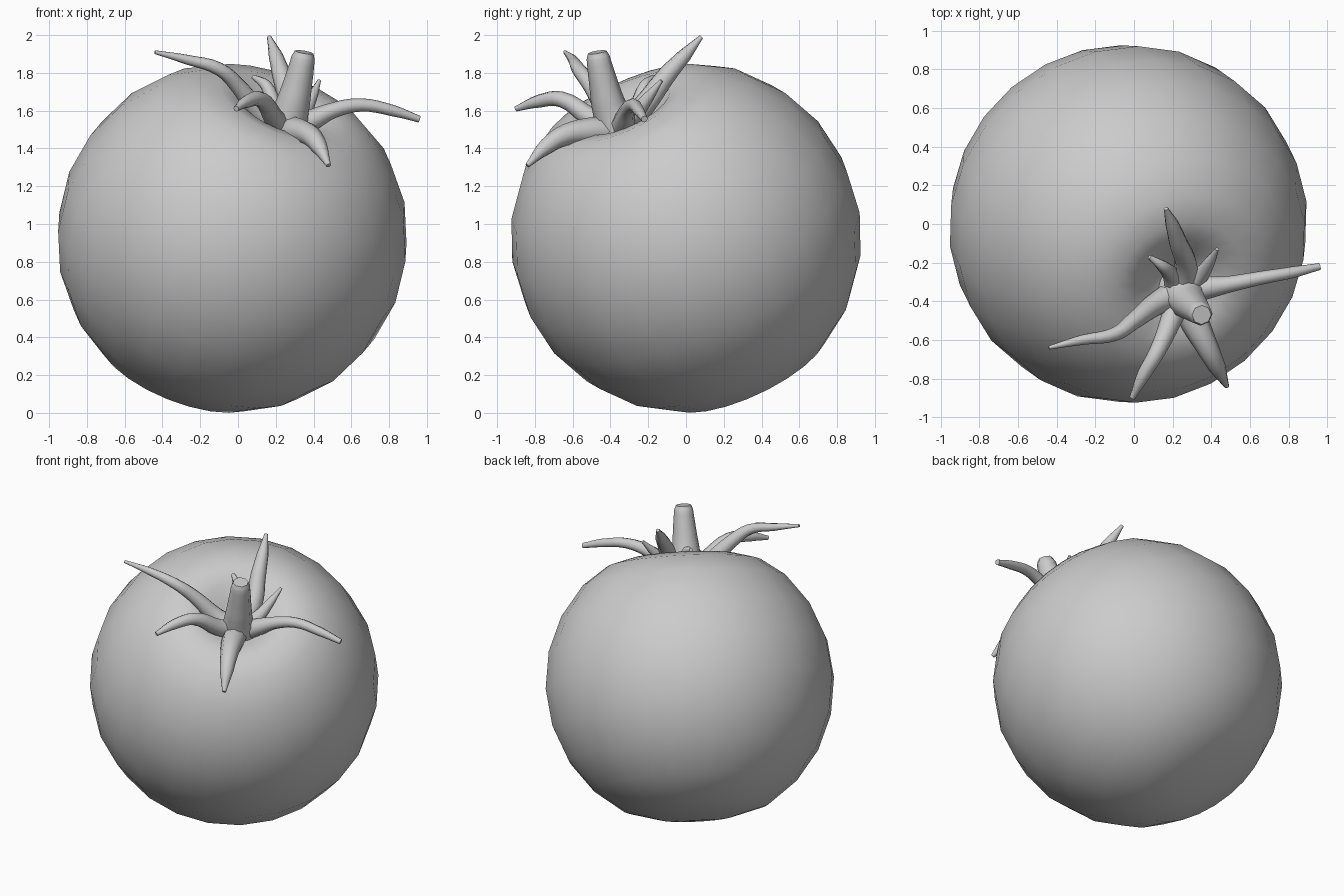
import bpy, bmesh, math
from mathutils import Vector, Matrix

cube = bpy.data.objects.get("Cube")
if cube:
    bpy.data.objects.remove(cube, do_unlink=True)

grey = bpy.data.materials.new("plain grey")
grey.use_nodes = True
colour = (0.6, 0.6, 0.6, 1)
grey.diffuse_color = colour
grey.node_tree.nodes["Principled BSDF"].inputs["Base Color"].default_value = colour

CENTRE = Vector((-0.03, 0, 0.93))
AXIS = Vector((0.34, -0.40, 0.85)).normalized()


def smooth(obj, angle):
    bpy.ops.object.select_all(action="DESELECT")
    obj.select_set(True)
    bpy.context.view_layer.objects.active = obj
    bpy.ops.object.shade_smooth_by_angle(angle=math.radians(angle))


# Fruit: a profile turned around the tilted axis, with a dimple on top
def fruit(profile, sides):
    bm = bmesh.new()
    verts = [bm.verts.new((r, 0, h)) for r, h in profile]
    edges = [bm.edges.new(pair) for pair in zip(verts, verts[1:])]
    bmesh.ops.spin(bm, geom=verts + edges, cent=(0, 0, 0), axis=(0, 0, 1),
                   angle=math.tau, steps=sides)
    bmesh.ops.remove_doubles(bm, verts=bm.verts, dist=0.001)
    bmesh.ops.recalc_face_normals(bm, faces=bm.faces)
    turn = AXIS.to_track_quat("Z", "Y").to_matrix().to_4x4()
    bm.transform(Matrix.Translation(CENTRE) @ turn)
    mesh = bpy.data.meshes.new("fruit")
    bm.to_mesh(mesh)
    bm.free()
    mesh.materials.append(grey)
    obj = bpy.data.objects.new("fruit", mesh)
    bpy.context.collection.objects.link(obj)
    smooth(obj, 60)


# Tapered tube along a smooth path; each point is x, y, z, radius
def tube(name, points):
    curve = bpy.data.curves.new(name, "CURVE")
    curve.dimensions = "3D"
    curve.bevel_depth = 1
    curve.bevel_resolution = 2
    curve.resolution_u = 4
    curve.use_fill_caps = True
    spline = curve.splines.new("BEZIER")
    spline.bezier_points.add(len(points) - 1)
    for bp, (x, y, z, r) in zip(spline.bezier_points, points):
        bp.co = (x, y, z)
        bp.radius = r
        bp.handle_left_type = bp.handle_right_type = "AUTO"
    curve.materials.append(grey)
    obj = bpy.data.objects.new(name, curve)
    bpy.context.collection.objects.link(obj)
    bpy.ops.object.select_all(action="DESELECT")
    obj.select_set(True)
    bpy.context.view_layer.objects.active = obj
    bpy.ops.object.convert(target="MESH")
    smooth(bpy.context.object, 60)


belly = [(0.93 * math.cos(a), 0.93 * math.sin(a))
         for a in (math.radians(d) for d in range(-60, 46, 15))]
fruit([(0, -0.89), (0.24, -0.87)] + belly +
      [(0.5, 0.77), (0.36, 0.81), (0.25, 0.79), (0.15, 0.72), (0.07, 0.68), (0, 0.67)], 24)

# Stem, flared where it meets the calyx
tube("stem", [(0.23, -0.34, 1.45, 0.14), (0.25, -0.36, 1.51, 0.125),
              (0.28, -0.4, 1.6, 0.095), (0.32, -0.44, 1.76, 0.075),
              (0.345, -0.465, 1.88, 0.062), (0.35, -0.47, 1.91, 0.05)])

# Sepals spreading from the stem base
root = (0.24, -0.35, 1.49, 0.08)
sepals = {
    "long_right_sepal": [(0.12, -0.41, 1.58, 0.06), (0.0, -0.5, 1.73, 0.045),
                         (-0.1, -0.57, 1.82, 0.036), (-0.27, -0.6, 1.87, 0.026),
                         (-0.44, -0.64, 1.91, 0.01)],
    "front_sepal": [(0.19, -0.5, 1.56, 0.055), (0.12, -0.66, 1.66, 0.042),
                    (0.05, -0.78, 1.65, 0.035), (-0.01, -0.9, 1.61, 0.015)],
    "drooping_front_sepal": [(0.31, -0.5, 1.49, 0.075), (0.38, -0.64, 1.47, 0.058),
                             (0.43, -0.74, 1.41, 0.045), (0.48, -0.84, 1.31, 0.013)],
    "left_sepal": [(0.37, -0.33, 1.54, 0.06), (0.5, -0.31, 1.6, 0.042),
                   (0.65, -0.28, 1.63, 0.035), (0.82, -0.25, 1.6, 0.03),
                   (0.96, -0.22, 1.555, 0.018)],
    "back_sepal": [(0.27, -0.22, 1.63, 0.06), (0.23, -0.1, 1.79, 0.05),
                   (0.2, -0.01, 1.89, 0.038), (0.165, 0.08, 1.99, 0.012)],
    "small_left_sepal": [(0.34, -0.27, 1.58, 0.045), (0.39, -0.2, 1.67, 0.03),
                         (0.43, -0.13, 1.76, 0.01)],
    "small_right_sepal": [(0.19, -0.26, 1.62, 0.045), (0.15, -0.22, 1.73, 0.032),
                          (0.08, -0.17, 1.78, 0.012)],
}
for name, path in sepals.items():
    tube(name, [root] + path)
